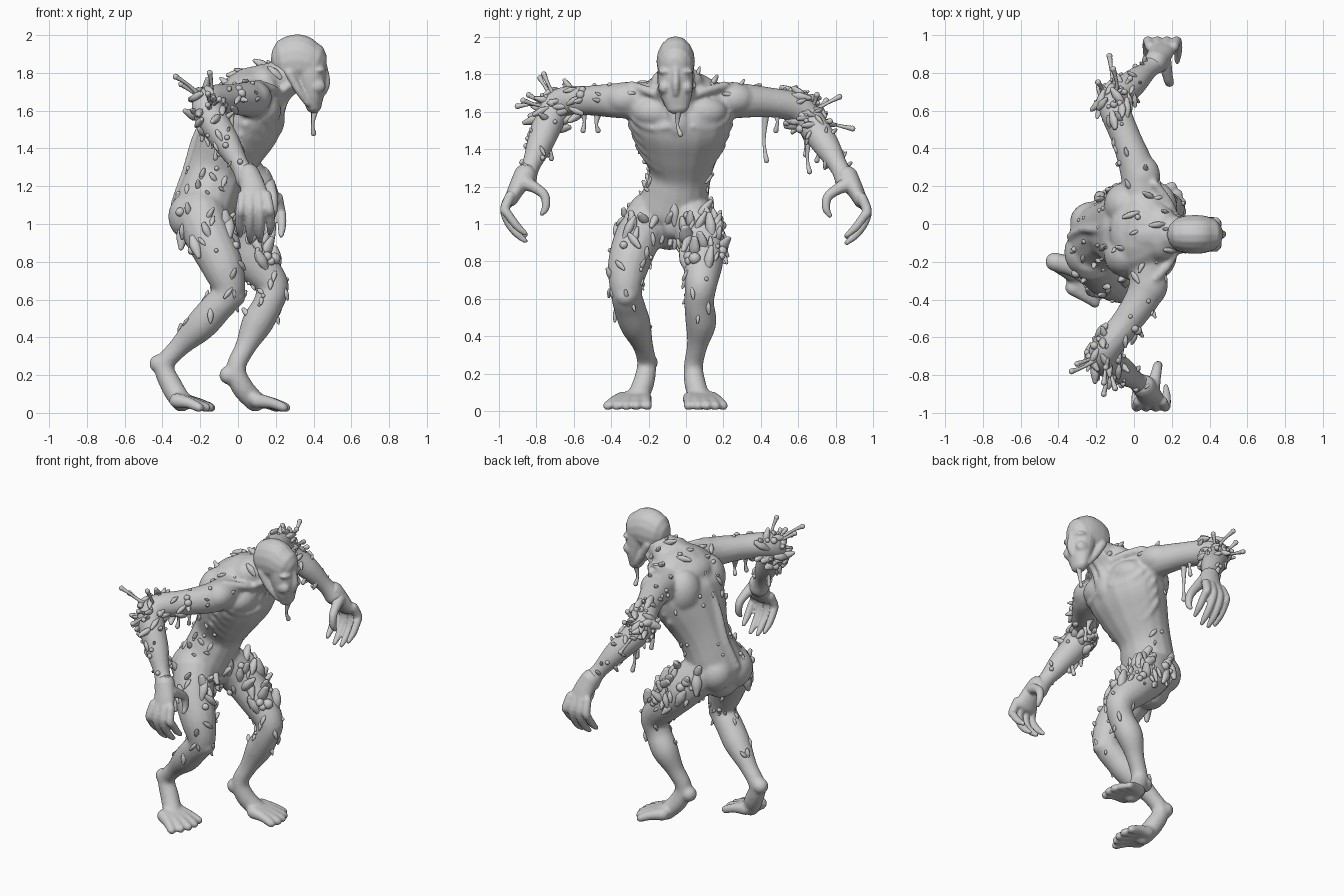
import bpy, bmesh, math, random
from mathutils import Vector, Matrix

random.seed(4)
if "Cube" in bpy.data.objects:
    bpy.data.objects.remove(bpy.data.objects["Cube"])

grey = bpy.data.materials.new("flesh grey")
grey.use_nodes = True
grey.diffuse_color = (.6, .6, .6, 1)
grey.node_tree.nodes["Principled BSDF"].inputs["Base Color"].default_value = grey.diffuse_color


def spline(pts, n):
    """Smooth path through stations of any length."""
    out = []
    for i in range(len(pts) - 1):
        quad = [pts[max(0, min(len(pts) - 1, i + k))] for k in (-1, 0, 1, 2)]
        for j in range(n):
            t = j / n
            out.append([.5 * (2 * b + (c - a) * t + (2 * a - 5 * b + 4 * c - d) * t * t
                              + (3 * b - a - 3 * c + d) * t ** 3) for a, b, c, d in zip(*quad)])
    return out + [list(pts[-1])]


def loft(bm, stations, n=5, seg=16, ref=(0, 1, 0)):
    """Round-ended tube; station = x, y, z, radius, optional second radius."""
    path = spline([tuple(s) + (s[3],) * (5 - len(s)) for s in stations], n)
    pos = [Vector(p[:3]) for p in path]
    last = len(path) - 1
    rows = []
    for i, p in enumerate(path):
        tan = (pos[min(i + 1, last)] - pos[max(i - 1, 0)]).normalized()
        steps = [(0, 1)]
        if i in (0, last):
            sign = 1 if i else -1
            steps = [(sign * math.sin(a), math.cos(a)) for a in (0, .5, 1, 1.4)]
            steps = steps if i else steps[::-1]
        for off, k in steps:
            rows.append((pos[i] + tan * off * min(p[3], p[4]), tan, p[3] * k, p[4] * k))
    rings, side = [], Vector(ref)
    for c, tan, a, b in rows:
        side = (side - tan * side.dot(tan)).normalized()
        up = tan.cross(side)
        rings.append([bm.verts.new(c + side * a * math.cos(u) + up * b * math.sin(u))
                      for u in (math.tau * k / seg for k in range(seg))])
    for r, s in zip(rings, rings[1:]):
        for k in range(seg):
            bm.faces.new((r[k - 1], r[k], s[k], s[k - 1]))
    bm.faces.new(rings[0][::-1])
    bm.faces.new(rings[-1])
    return [v.co.copy() for r in rings for v in r]


def ball(bm, c, size, sub=3):
    size = size if isinstance(size, tuple) else (size,) * 3
    m = Matrix.Translation(c) @ Matrix.Diagonal((*size, 1))
    bmesh.ops.create_icosphere(bm, subdivisions=sub, radius=1, matrix=m)


def finish(bm, name, voxel=0, smooth=4):
    bmesh.ops.recalc_face_normals(bm, faces=bm.faces)
    me = bpy.data.meshes.new(name)
    bm.to_mesh(me)
    bm.free()
    me.materials.append(grey)
    ob = bpy.data.objects.new(name, me)
    bpy.context.collection.objects.link(ob)
    me.shade_smooth()
    if voxel:
        rm = ob.modifiers.new("fuse", 'REMESH')
        rm.mode, rm.voxel_size, rm.use_smooth_shade = 'VOXEL', voxel, True
        sm = ob.modifiers.new("soften", 'SMOOTH')
        sm.factor, sm.iterations = .5, smooth


# Body: torso, arms and legs fused into one skin
body = bmesh.new()
torso = [(-.2, -.09, .98, .14, .12), (-.19, -.08, 1.05, .19, .16), (-.15, -.05, 1.17, .175, .16),
         (-.11, -.03, 1.28, .17, .16), (-.04, -.03, 1.42, .23, .19), (.03, -.03, 1.56, .28, .21),
         (.07, -.04, 1.68, .25, .16), (.14, -.05, 1.75, .15, .1)]
right_arm = [(.08, -.2, 1.66, .1), (.06, -.36, 1.66, .095), (-.04, -.52, 1.66, .08),
             (-.15, -.66, 1.65, .082), (-.15, -.72, 1.58, .085), (-.06, -.78, 1.43, .072),
             (.01, -.83, 1.31, .05), (.05, -.86, 1.24, .066)]
left_arm = [(.04, .14, 1.66, .1), (.02, .28, 1.66, .095), (-.04, .45, 1.65, .08),
            (-.1, .6, 1.62, .082), (-.1, .66, 1.55, .082), (0, .75, 1.42, .072),
            (.08, .82, 1.3, .05), (.12, .86, 1.23, .066)]
right_leg = [(-.2, -.18, 1.05, .135), (-.15, -.26, .92, .125), (-.08, -.31, .77, .11),
             (-.05, -.32, .64, .085), (-.12, -.3, .55, .085), (-.2, -.27, .46, .083),
             (-.31, -.23, .35, .055), (-.39, -.21, .25, .052), (-.35, -.23, .14, .058),
             (-.3, -.27, .06, .055)]
left_leg = [(-.14, .01, 1.05, .135), (-.04, .08, .93, .125), (.08, .09, .8, .11),
            (.18, .08, .68, .088), (.16, .07, .58, .08), (.1, .08, .47, .083),
            (.04, .06, .35, .056), (-.01, .04, .24, .052), (.02, .05, .14, .058),
            (.09, .08, .06, .055)]
skin = {n: loft(body, s) for n, s in dict(torso=torso, right_arm=right_arm, left_arm=left_arm,
                                          right_leg=right_leg, left_leg=left_leg).items()}

# Muscle masses: shoulders, buttocks, groin, chest, upper back, knees, heels
for c, r in [((.08, -.32, 1.67), (.1, .12, .09)), ((.04, .25, 1.67), (.1, .12, .09)),
             ((-.25, -.15, 1.04), (.12, .13, .13)), ((-.22, .01, 1.06), (.12, .11, .12)),
             ((-.12, -.08, 1), (.09, .06, .09)), ((.13, -.15, 1.6), (.1, .14, .09)),
             ((.13, .08, 1.6), (.1, .14, .09)), ((.15, -.04, 1.56), (.1, .09, .13)),
             ((.02, -.04, 1.68), (.15, .2, .11)), ((-.05, -.16, 1.6), (.11, .12, .15)),
             ((-.05, .1, 1.6), (.11, .12, .15)), ((-.01, -.32, .62), (.05, .06, .06)),
             ((.22, .08, .67), (.05, .06, .06)), ((-.42, -.2, .26), .05), ((-.05, .04, .2), .05)]:
    ball(body, c, r)
loft(body, [(.06, -.05, 1.71, .12), (.17, -.05, 1.75, .105), (.28, -.055, 1.8, .085)])


def chest_point(z, ang):
    for a, b in zip(torso, torso[1:]):
        if a[2] <= z <= b[2]:
            t = (z - a[2]) / (b[2] - a[2])
            x, y, _, w, d = [p + (q - p) * t for p, q in zip(a, b)]
            return x + d * math.cos(ang) * 1.05, y + w * math.sin(ang), z


# Ribs, collar bones, neck cords, spine
for s in (-1, 1):
    for k in range(5):
        loft(body, [(*chest_point(1.52 - k * .055 + .05 * j * j / 4 - j * .02, s * (.25 + .3 * j)), .019)
                    for j in range(5)], 3, 8)
    loft(body, [(.23, -.05 + s * .03, 1.67, .024), (.19, -.05 + s * .15, 1.71, .026),
                (.11, -.04 + s * .25, 1.74, .026)], 4, 8)
    for k in (.02, .05, .08):
        loft(body, [(.35 - k, -.055 + s * k, 1.73, .02), (.28 - k, -.055 + s * k * 1.2, 1.67, .02),
                    (.24 - k, -.05 + s * k * 1.6, 1.57, .022)], 4, 8)
loft(body, [(*chest_point(z, math.pi), .02) for z in (1.1, 1.2, 1.3, 1.45, 1.6)], 4, 8)


# Toes
def toes(x, y, dx, dy, fan):
    ahead = Vector((dx, dy, 0)).normalized()
    across = Vector((-ahead.y, ahead.x, 0))
    for k in range(5):
        u = (k - 2) / 2
        a = Vector((x, y, 0)) + across * u * .06
        tip = a + ahead * (.165 - .03 * u * u) + across * u * fan
        mid = a.lerp(tip, .55)
        loft(body, [(a.x, a.y, .065, .042), (mid.x, mid.y, .052, .031),
                    (tip.x, tip.y, .028, .027)], 4, 10)


toes(-.31, -.28, 1, -.25, .05)
toes(.09, .08, 1, .2, .035)
finish(body, "body", .011, 7)

# Hands: palm, four curled fingers and a thumb
for name, s, x, y, z in (("right_hand", -1, .08, .86, 1.24), ("left_hand", 1, .14, .86, 1.23)):
    hand = bmesh.new()

    def digit(pts):
        loft(hand, [(x + a, s * (y + b), z + c, r) for a, b, c, r in pts], 4, 10)

    loft(hand, [(x - .025, s * y, z + .02, .062), (x, s * (y + .045), z - .05, .068, .046),
                (x + .01, s * (y + .075), z - .11, .078, .036)], 5, 16, (1, 0, 0))
    for k in range(4):
        u = -.055 + k * .042
        droop = (.03, 0, .0, .04)[k]
        digit([(u, .08, -.09, .028), (u * 1.2, .108, -.16, .027), (u * 1.3, .09, -.23 + droop, .024),
               (u * 1.3, .045, -.29 + droop, .022), (u * 1.25, 0, -.33 + droop, .014)])
    digit([(.02, .0, -.02, .04), (.035, -.06, -.05, .03), (.045, -.105, -.09, .026),
           (.05, -.11, -.15, .022), (.05, -.09, -.185, .014)])
    finish(hand, name, .008, 3)

# Head: long cranium, narrowing flat face, nose and cheek flaps
head = bmesh.new()
loft(head, [(.275, -.055, 1.862, .1, .134), (.325, -.055, 1.868, .103, .136),
            (.37, -.055, 1.855, .1, .12)])
loft(head, [(.37, -.055, 1.85, .095, .1), (.385, -.055, 1.77, .094, .085),
            (.395, -.05, 1.69, .084, .064), (.4, -.045, 1.63, .064, .044)])
loft(head, [(.455, -.055, 1.83, .02), (.47, -.055, 1.75, .02), (.455, -.055, 1.7, .018)], 4, 10)
for s in (-1, 1):
    ball(head, (.415, -.055 + s * .06, 1.73), (.05, .033, .04))
    ball(head, (.43, -.055 + s * .05, 1.815), (.035, .045, .018))
    loft(head, [(.27, -.055 + s * .078, 1.8, .025), (.32, -.055 + s * .07, 1.71, .022),
                (.37, -.05 + s * .05, 1.64, .02)], 4, 10)
finish(head, "head", .008, 5)

# Strands: chin drip, hanging drips and torn spikes round the elbows
strands = bmesh.new()


def strand(a, b, r=.012):
    a, b = Vector(a), Vector(b)
    m = a.lerp(b, .6) + Vector([random.uniform(-.015, .015) for _ in range(3)])
    loft(strands, [(*a, r * 2), (*m, r * .75), (*b, r * 1.2)], 5, 8, (.6, .3, .74))


strand((.41, -.04, 1.62), (.4, -.03, 1.48))
for x, y, z, length in [(-.04, .43, 1.62, .28), (-.05, .48, 1.6, .1), (-.08, .64, 1.52, .15),
                        (-.06, .66, 1.5, .22), (0, .7, 1.42, .08), (-.04, -.47, 1.6, .1),
                        (-.07, -.55, 1.6, .1), (-.12, -.72, 1.6, .25), (-.1, -.74, 1.5, .13)]:
    strand((x, y, z), (x, y, z - length))
for elbow, tips in [((-.15, -.68, 1.63), [(-.33, -.78, 1.78), (-.3, -.74, 1.74), (-.16, -.9, 1.63),
                     (-.15, -.76, 1.8), (-.16, -.84, 1.69), (-.1, -.87, 1.66), (-.25, -.68, 1.66)]),
                    ((-.1, .64, 1.58), [(-.13, .89, 1.51), (-.11, .82, 1.68), (-.19, .75, 1.66),
                     (-.05, .7, 1.69), (-.02, .77, 1.55)])]:
    for tip in tips:
        strand(elbow, tip)
        ball(strands, tip, .016, 2)
finish(strands, "flesh_strands")

# Ragged scraps and small lumps scattered over the skin
scraps = bmesh.new()


def scatter(part, count, test, size=.011, lean=(0, 0, -1)):
    spots = [p for p in skin[part] if test(p)]
    for p in random.sample(spots, min(count, len(spots))):
        r = size * random.uniform(.6, 1.3)
        d = (Vector(lean) + Vector([random.uniform(-.7, .7) for _ in range(3)])).normalized() * r
        if random.random() < .25:
            ball(scraps, p, r * 1.1, 2)
        else:
            a, b = p - d * 2.2, p + d * 2.4
            loft(scraps, [(*a, r * .8, r * .5), (*p, r * 1.3, r), (*b, r * .6)], 3, 8, (.6, .3, .74))


scatter("torso", 40, lambda p: p.x < 0 and p.z > 1.1)
scatter("torso", 16, lambda p: p.z > 1.7, .014, (-1, 0, .5))
for arm, sign in (("right_arm", -1), ("left_arm", 1)):
    scatter(arm, 45, lambda p: p.z > 1.5 and .55 < abs(p.y), .017, (0, sign, 0))
    scatter(arm, 12, lambda p: p.z > 1.66 and abs(p.y) > .2, .011, (0, sign, .3))
    scatter(arm, 14, lambda p: 1.3 < p.z < 1.5, .012)
for leg in ("right_leg", "left_leg"):
    scatter(leg, 32, lambda p: .6 < p.z < 1.1)
    scatter(leg, 24, lambda p: .85 < p.z < 1.1, .02)
    scatter(leg, 5, lambda p: .42 < p.z < .6)
scatter("left_leg", 22, lambda p: .8 < p.z < 1.05 and (p.y > .14 or p.x > .05), .024)
finish(scraps, "flesh_scraps")
